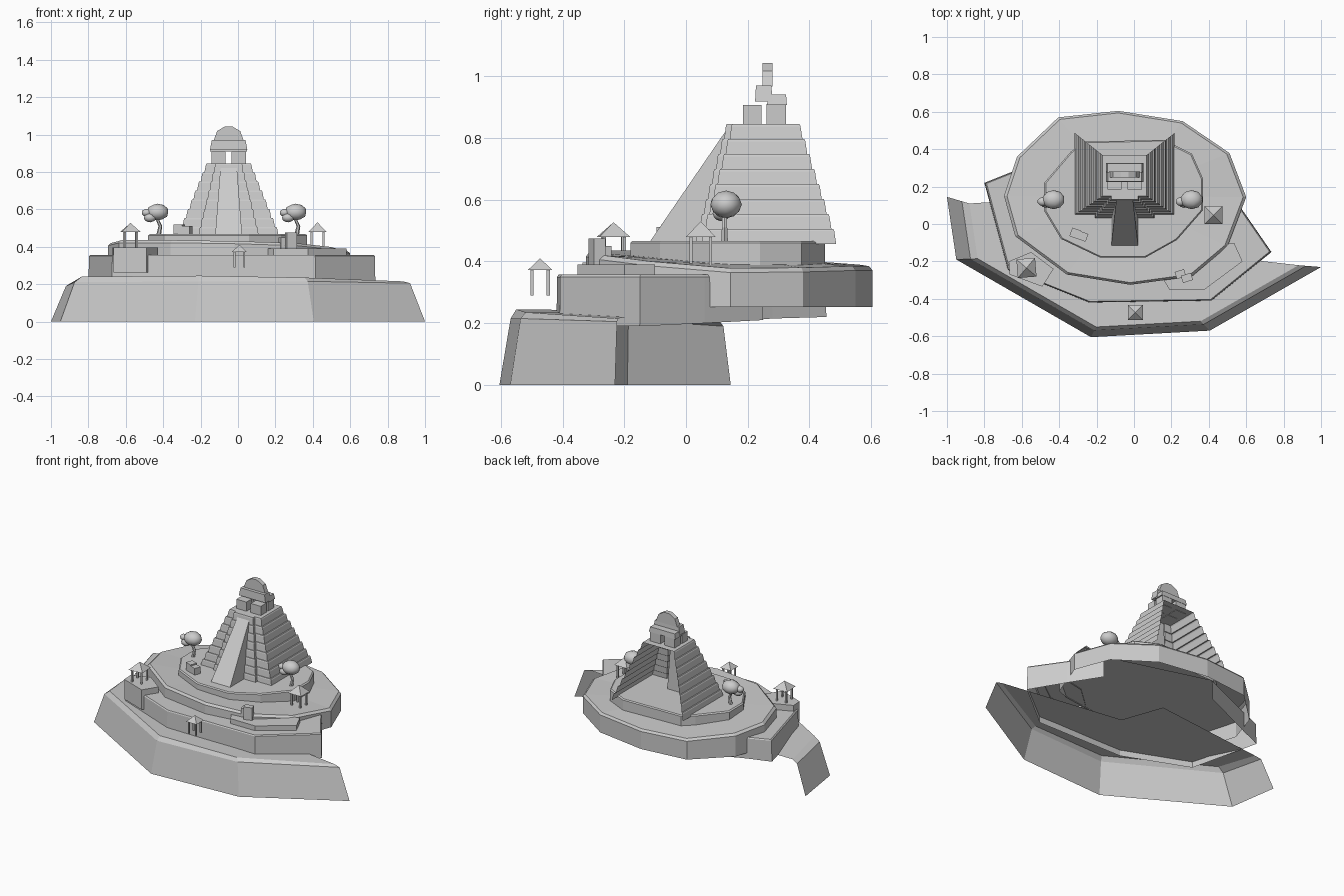
import bpy, bmesh, math
from mathutils import Matrix, Vector

if "Cube" in bpy.data.objects:
    bpy.data.objects.remove(bpy.data.objects["Cube"])


def add(name, verts, faces):
    me = bpy.data.meshes.new(name)
    me.from_pydata([tuple(v) for v in verts], [], faces)
    me.update()
    ob = bpy.data.objects.new(name, me)
    bpy.context.collection.objects.link(ob)
    return ob


def loft(name, rings, closed=True, cap=True, bottom=False, back=()):
    """Skin rings (counter-clockwise, bottom to top); back adds extra cap corners."""
    n = len(rings[0])
    verts = [p for r in rings for p in r] + list(back)
    faces = []
    for k in range(len(rings) - 1):
        for i in range(n if closed else n - 1):
            j = (i + 1) % n
            faces.append((k*n + i, k*n + j, (k+1)*n + j, (k+1)*n + i))
    if cap:
        faces.append(tuple(range((len(rings)-1)*n, len(verts))))
    if bottom:
        faces.append(tuple(reversed(range(n))))
    return add(name, verts, faces)


def ring(pts, z, s=1.0, c=(0, 0)):
    """Scale an outline about c; z is a number or one height per point."""
    zs = z if isinstance(z, (list, tuple)) else [z] * len(pts)
    return [(c[0] + (x-c[0])*s, c[1] + (y-c[1])*s, h) for (x, y), h in zip(pts, zs)]


def rect(cx, cy, hx, hy, rot=0.0):
    c, s = math.cos(rot), math.sin(rot)
    return [(cx + x*c - y*s, cy + x*s + y*c)
            for x, y in ((-hx, -hy), (hx, -hy), (hx, hy), (-hx, hy))]


def box(name, cx, cy, hx, hy, z0, z1, rot=0.0, top=1.0):
    p = rect(cx, cy, hx, hy, rot)
    return loft(name, [ring(p, z0), ring(p, z1, top, (cx, cy))], bottom=True)


# lowest terrace: open-backed sloping wall, bevelled rim, floor running under the upper ones
base = [(-1, .145), (-.95, -.19), (-.23, -.605), (.405, -.57), (1, -.23)]
c1 = (0, -.15)
loft("lower_terrace", [
    ring(base, 0),
    ring(base, [.19, .21, .215, .215, .205], .92, c1),
    ring(base, [.205, .24, .245, .235, .215], .88, c1)],
    closed=False, back=[(0, -.12, .235), (-.1, .16, .235)])

# second terrace
mid = [(-.25, .455), (-.65, .28), (-.80, .22), (-.675, -.245), (-.24, -.42),
       (.415, -.41), (.735, -.15), (.59, .06), (.45, .25)]
loft("middle_terrace", [
    ring(mid, [.22, .215, .21, .20, .20, .19, .19, .20, .21]),
    ring(mid, .350, .995), ring(mid, .357, .985)], closed=False)

# upper terrace: uneven twelve-sided disc, its front standing on the second one
up = [(-.085, .605), (-.405, .57), (-.625, .36), (-.695, .15), (-.635, -.065),
      (-.36, -.27), (-.02, -.325), (.31, -.28), (.50, -.12), (.60, .144),
      (.51, .38), (.26, .55)]
uz = [.385, .39, .405, .42, .435, .435, .43, .42, .40, .378, .38, .385]
cu = (-.05, .15)
loft("upper_terrace", [
    ring(up, [.35 if y < -.2 else .252 for x, y in up]),
    ring(up, [z - .014 for z in uz], 1, cu),
    ring(up, uz, .975, cu), ring(up, [z * .5 + .203 for z in uz], .6, cu)])

# plinth under the pyramid
pl = [(.16, .45), (-.27, .44), (-.34, .385), (-.48, .22), (-.48, .07), (-.39, -.08),
      (-.18, -.18), (.06, -.18), (.23, -.085), (.37, .075), (.37, .24), (.31, .375)]
cp = (-.05, .14)
loft("plinth", [ring(pl, .36), ring(pl, .46, 1, cp), ring(pl, .467, .98, cp)])

# stepped pyramid, open at the back, with a projecting front bay
PX, N = -.05, 8


def pyramid_ring(t, z):
    w = .267 - .157 * t
    f = .05 + .105 * t
    b = .487 - .125 * t
    m, p = w * .6, .018
    pts = [(-w, b), (-w, f), (-m, f), (-m, f-p), (m, f-p), (m, f), (w, f), (w, b)]
    return [(PX + x, y, z) for x, y in pts]


rings = []
for i in range(N):
    z0 = .457 + i * .0486
    rings.append(pyramid_ring(i / N, z0))
    rings.append(pyramid_ring((i + .4) / N, z0 + .041))
    rings.append(pyramid_ring((i + .6) / N, z0 + .0486))
loft("stepped_pyramid", rings, closed=False)

# ramp stair
st = [(PX - .072, -.12, .46), (PX + .072, -.12, .46),
      (PX + .072, .17, .46), (PX - .072, .17, .46),
      (PX - .044, .13, .825), (PX + .044, .13, .825),
      (PX + .044, .17, .825), (PX - .044, .17, .825)]
add("stair_ramp", st, [(0, 1, 5, 4), (1, 2, 6, 5), (3, 0, 4, 7), (4, 5, 6, 7), (2, 3, 7, 6)])

# temple on the summit
for s in (-1, 1):
    box("temple_front_pier", PX + s*.054, .215, .038, .03, .843, .908)
    box("temple_rear_pier", PX + s*.054, .293, .038, .032, .843, .91)
box("temple_rear_roof", PX, .295, .1, .032, .908, .942, top=.92)
box("temple_upper_block", PX, .252, .10, .028, .918, .97, top=.9)
arch = [(-.08, .968), (.08, .968), (.062, 1.018), (.02, 1.043), (-.02, 1.043), (-.062, 1.018)]
loft("roof_comb", [[(PX + x, y, z) for x, z in arch] for y in (.28, .248)], bottom=True)

# side platforms on the middle terrace
hutp = [(-.67, -.20), (-.665, -.27), (-.49, -.335), (-.43, -.24), (-.55, -.15)]
loft("left_platform", [ring(hutp, .262), ring(hutp, .397)], bottom=True)
rp = [(.15, -.285), (.19, -.352), (.375, -.352), (.58, -.20), (.535, -.10), (.3, -.15)]
loft("right_platform", [ring(rp, .35), ring(rp, .39)])


# open huts: pyramid roof on four posts
def hut(cx, cy, foot, eave, apex, h, rot):
    p = rect(cx, cy, h, h, rot)
    add("hut_roof", ring(p, eave) + [(cx, cy, apex)],
        [(0, 1, 4), (1, 2, 4), (2, 3, 4), (3, 0, 4), (3, 2, 1, 0)])
    for x, y in rect(cx, cy, h*.66, h*.66, rot):
        box("hut_post", x, y, .005, .005, foot, eave, rot)


hut(-.575, -.235, .39, .48, .527, .05, .08)
hut(.425, .048, .385, .48, .53, .048, 0)
hut(.007, -.473, .29, .372, .41, .04, 0)

# stone blocks
box("stone_block", -.315, -.05, .024, .024, .46, .52, -.35)
box("stone_block", -.274, -.066, .024, .022, .46, .512, -.35)
box("stone_block", .248, -.268, .026, .02, .388, .45, .3)
box("stone_block", .283, -.288, .028, .02, .388, .475, .3)


# trees with bent trunks and rounded crowns
def crown(cx, cy, cz, r, flat=.75):
    bm = bmesh.new()
    bmesh.ops.create_icosphere(bm, subdivisions=2, radius=r)
    bm.transform(Matrix.Translation(Vector((cx, cy, cz))) @ Matrix.Diagonal((1, .85, flat, 1)))
    for f in bm.faces:
        f.smooth = True
    me = bpy.data.meshes.new("tree_crown")
    bm.to_mesh(me)
    bm.free()
    bpy.context.collection.objects.link(bpy.data.objects.new("tree_crown", me))


for tx in (-.43, .308):
    path = [(tx + .005, .46, .013), (tx + .015, .51, .010), (tx - .005, .555, .008)]
    loft("tree_trunk", [[(x + r*math.cos(a*math.pi/3), .125 + r*math.sin(a*math.pi/3), z)
                         for a in range(6)] for x, z, r in path])
    crown(tx, .13, .585, .06)
    crown(tx - .04, .115, .556, .034)
    crown(tx - .058, .12, .582, .028)
